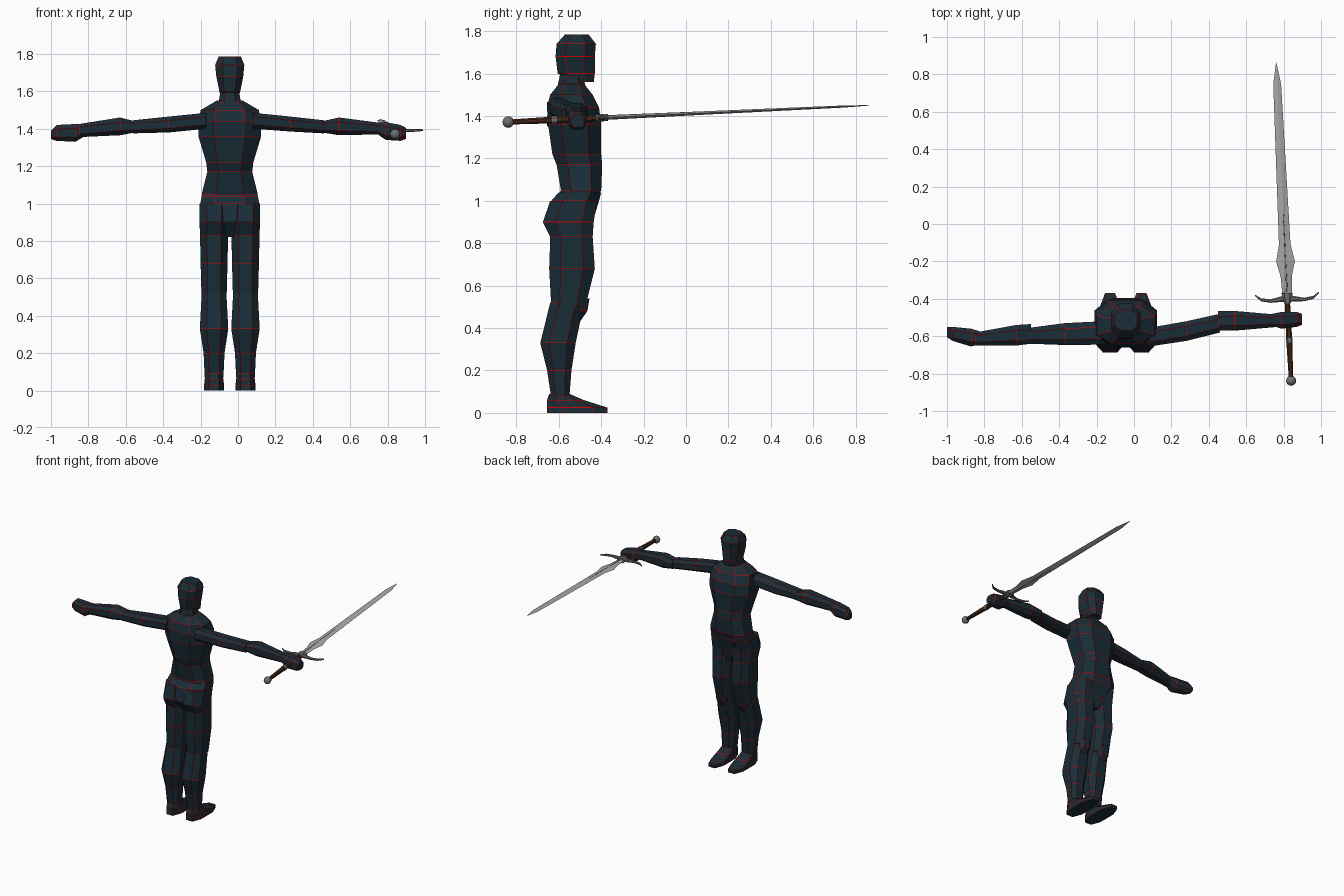
import bpy
import bmesh
from math import radians
from mathutils import Matrix, Vector

old = bpy.data.objects.get("Cube")
if old:
    bpy.data.objects.remove(old, do_unlink=True)


def make_material(name, colour, roughness=0.8):
    mat = bpy.data.materials.new(name)
    mat.use_nodes = True
    mat.diffuse_color = (*colour, 1)
    shader = mat.node_tree.nodes["Principled BSDF"]
    shader.inputs["Base Color"].default_value = (*colour, 1)
    shader.inputs["Roughness"].default_value = roughness
    return mat


NAVY = make_material("dark navy", (0.009, 0.026, 0.038))
RED = make_material("seam red", (0.7, 0.0, 0.0))
STEEL = make_material("blade steel", (0.4, 0.4, 0.4))
IRON = make_material("dark iron", (0.16, 0.16, 0.16))
LEATHER = make_material("brown leather", (0.06, 0.02, 0.008))

MIDLINE = -0.044
SEAM = 0.0016
OCTAGON = 0.5
DIAMOND = 1.0


def outline(chamfer):
    """Unit box outline with its corners cut; a full cut gives a diamond."""
    k = 1 - chamfer
    if k == 0:
        return [(1, 0), (0, 1), (-1, 0), (0, -1)]
    return [(1, -k), (1, k), (k, 1), (-k, 1), (-1, k), (-1, -k), (-k, -1), (k, -1)]


def loft(name, axis, sections, materials, chamfer=OCTAGON, seams=False):
    """Skin sections (position, low a, high a, low b, high b) along an axis."""
    bm = bmesh.new()
    rings = []
    for t, a0, a1, b0, b1 in sections:
        ring = []
        for u, v in outline(chamfer):
            a = (a0 + a1) / 2 + u * (a1 - a0) / 2
            b = (b0 + b1) / 2 + v * (b1 - b0) / 2
            place = {"x": (t, a, b), "y": (a, t, b), "z": (a, b, t)}[axis]
            ring.append(bm.verts.new(place))
        rings.append(ring)
    for low, high in zip(rings, rings[1:]):
        n = len(low)
        for i in range(n):
            j = (i + 1) % n
            bm.faces.new((low[i], low[j], high[j], high[i]))
    bm.faces.new(rings[0])
    bm.faces.new(rings[-1])
    bmesh.ops.recalc_face_normals(bm, faces=bm.faces)
    # Narrow painted seams around every panel
    if seams:
        rim = bmesh.ops.inset_individual(
            bm, faces=bm.faces[:], thickness=SEAM, use_even_offset=True)
        for face in rim["faces"]:
            face.material_index = 1
    return finish(name, bm, materials)


def finish(name, bm, materials):
    mesh = bpy.data.meshes.new(name)
    bm.to_mesh(mesh)
    bm.free()
    for mat in materials:
        mesh.materials.append(mat)
    obj = bpy.data.objects.new(name, mesh)
    bpy.context.scene.collection.objects.link(obj)
    return obj


def body_part(name, axis, sections):
    return loft(name, axis, sections, [NAVY, RED], seams=True)


def upright(name, profile, offset=0.0):
    """Vertical part from rows of (height, half width, back, front)."""
    x = MIDLINE + offset
    return body_part(name, "z", [(z, x - h, x + h, y0, y1) for z, h, y0, y1 in profile])


# Head, neck, trunk and pelvis
upright("head", [
    (1.56, 0.045, -0.53, -0.435), (1.60, 0.056, -0.605, -0.43),
    (1.68, 0.072, -0.615, -0.43), (1.74, 0.078, -0.61, -0.425),
    (1.785, 0.06, -0.57, -0.46)])
upright("neck", [(1.48, 0.07, -0.62, -0.46), (1.61, 0.048, -0.59, -0.49)])
upright("torso", [
    (1.01, 0.14, -0.61, -0.42), (1.05, 0.15, -0.59, -0.40),
    (1.17, 0.12, -0.61, -0.395), (1.22, 0.126, -0.63, -0.40),
    (1.36, 0.168, -0.65, -0.40), (1.44, 0.168, -0.655, -0.41),
    (1.50, 0.155, -0.64, -0.44), (1.55, 0.07, -0.60, -0.48)])
upright("pelvis", [
    (0.82, 0.03, -0.60, -0.46), (0.90, 0.12, -0.66, -0.44),
    (1.0, 0.158, -0.635, -0.41), (1.04, 0.15, -0.60, -0.40)])

# Legs, the same on both sides
for side, sign in (("left", 1), ("right", -1)):
    shift = sign * 0.084
    upright(side + "_thigh", [
        (0.50, 0.067, -0.635, -0.475), (0.68, 0.072, -0.645, -0.43),
        (0.83, 0.075, -0.64, -0.44), (0.90, 0.078, -0.675, -0.435),
        (1.0, 0.078, -0.64, -0.42)], shift)
    upright(side + "_knee", [
        (0.43, 0.03, -0.57, -0.50), (0.48, 0.045, -0.57, -0.465),
        (0.54, 0.045, -0.57, -0.455)], shift)
    upright(side + "_shin", [
        (0.07, 0.05, -0.635, -0.55), (0.20, 0.056, -0.655, -0.54),
        (0.33, 0.076, -0.687, -0.52), (0.52, 0.066, -0.64, -0.48)], shift)
    upright(side + "_foot", [
        (0, 0.054, -0.655, -0.37), (0.025, 0.054, -0.655, -0.37),
        (0.06, 0.05, -0.655, -0.48), (0.09, 0.045, -0.645, -0.55)], shift)

# Right arm, open pose
body_part("right_upper_arm", "x", [
    (-0.17, -0.645, -0.52, 1.40, 1.485), (-0.37, -0.647, -0.53, 1.38, 1.465),
    (-0.56, -0.64, -0.555, 1.375, 1.445)])
body_part("right_forearm", "x", [
    (-0.55, -0.64, -0.535, 1.38, 1.44), (-0.63, -0.65, -0.54, 1.365, 1.46),
    (-0.85, -0.65, -0.58, 1.355, 1.425)])
body_part("right_hand", "x", [
    (-0.82, -0.64, -0.575, 1.36, 1.425), (-0.87, -0.655, -0.56, 1.33, 1.425),
    (-0.97, -0.625, -0.55, 1.335, 1.42), (-1.0, -0.605, -0.55, 1.345, 1.39)])

# Left arm, swung toward the sword
body_part("left_upper_arm", "x", [
    (0.08, -0.655, -0.555, 1.40, 1.485), (0.28, -0.625, -0.52, 1.385, 1.465),
    (0.46, -0.58, -0.48, 1.375, 1.445)])
body_part("left_forearm", "x", [
    (0.45, -0.57, -0.465, 1.38, 1.44), (0.54, -0.57, -0.465, 1.365, 1.46),
    (0.77, -0.55, -0.485, 1.37, 1.43)])
body_part("left_hand", "x", [
    (0.74, -0.545, -0.48, 1.375, 1.43), (0.79, -0.56, -0.47, 1.34, 1.435),
    (0.87, -0.55, -0.47, 1.335, 1.42), (0.897, -0.54, -0.48, 1.345, 1.405)])

# Sword, built along its own length with the guard at the origin
pommel_point = Vector((0.84, -0.838, 1.371))
tip_point = Vector((0.76, 0.865, 1.45))
direction = (tip_point - pommel_point).normalized()
sword_frame = Matrix.Translation(pommel_point + direction * 0.44) @ \
    direction.to_track_quat("Y", "Z").to_matrix().to_4x4()
sword = []


def along_blade(name, rows, mat, chamfer):
    """Symmetric sword part from rows of (distance, half width, half depth)."""
    rows = [(y, -w, w, -d, d) for y, w, d in rows]
    sword.append(loft(name, "y", rows, [mat], chamfer))


along_blade("blade", [
    (0, 0.024, 0.011), (0.12, 0.03, 0.010), (0.20, 0.05, 0.010),
    (0.29, 0.031, 0.009), (1.15, 0.021, 0.005), (1.265, 0.001, 0.001)],
    STEEL, DIAMOND)
along_blade("fuller", [(0, 0.006, 0.0112), (0.45, 0.004, 0.0083)], IRON, OCTAGON)
along_blade("grip", [(-0.42, 0.012, 0.012), (-0.22, 0.016, 0.016), (0, 0.014, 0.014)],
            LEATHER, OCTAGON)
along_blade("grip_band", [(-0.235, 0.018, 0.018), (-0.21, 0.018, 0.018)], IRON, OCTAGON)
along_blade("guard_collar", [(-0.025, 0.018, 0.017), (0.03, 0.03, 0.017)], IRON, OCTAGON)

# Curved cross guard, one arm mirrored into the other
arm = [(0.03, -0.016, 0.014, 0.012), (0.09, -0.018, 0.0, 0.008),
       (0.14, -0.008, 0.008, 0.007), (0.172, 0.022, 0.030, 0.004)]
half = [(x, y0, y1, -d, d) for x, y0, y1, d in arm]
mirrored = [(-x, *rest) for x, *rest in reversed(half)]
sword.append(loft("cross_guard", "x", mirrored + half, [IRON]))

# Round pommel
ball = bmesh.new()
bmesh.ops.create_uvsphere(ball, u_segments=12, v_segments=8, radius=0.027,
                          matrix=Matrix.Translation((0, -0.44, 0)))
pommel = finish("pommel", ball, [IRON])
pommel.data.shade_smooth()
sword.append(pommel)

for part in sword:
    part.data.transform(sword_frame)
